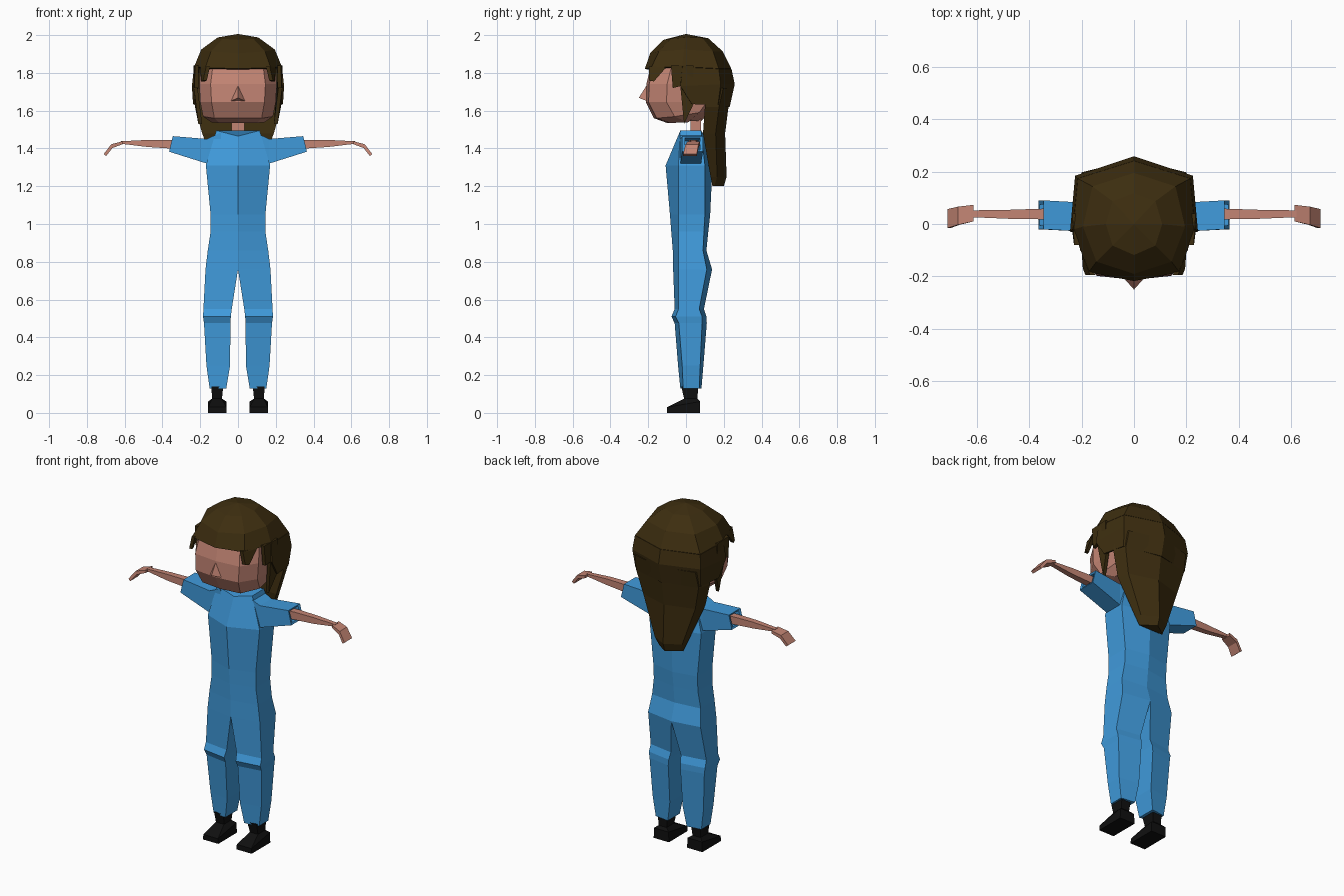
import bpy, bmesh


def material(name, rgb):
    m = bpy.data.materials.new(name)
    m.diffuse_color = (*rgb, 1)
    return m


BLUE = material("blue_cloth", (0.051, 0.325, 0.71))
SKIN = material("skin", (0.55, 0.235, 0.175))
BROWN = material("brown_hair", (0.047, 0.027, 0.005))
BLACK = material("black_shoe", (0.005, 0.005, 0.005))


def loft(name, rings, mat, mirror=False, cap=(True, True), closed=True, shell=0):
    """Skin a list of equal-length point rings into one flat-shaded part."""
    bm = bmesh.new()
    vs = [[bm.verts.new(p) for p in r] for r in rings]
    n = len(rings[0])
    for a, b in zip(vs, vs[1:]):
        for i in range(n if closed else n - 1):
            j = (i + 1) % n
            bm.faces.new((a[i], a[j], b[j], b[i]))
    if cap[0]:
        bm.faces.new(vs[0])
    if cap[1]:
        bm.faces.new(vs[-1])
    bmesh.ops.remove_doubles(bm, verts=bm.verts, dist=0.0005)
    bmesh.ops.recalc_face_normals(bm, faces=bm.faces)
    me = bpy.data.meshes.new(name)
    bm.to_mesh(me)
    bm.free()
    me.materials.append(mat)
    ob = bpy.data.objects.new(name, me)
    bpy.context.collection.objects.link(ob)
    if shell:
        s = ob.modifiers.new("thickness", 'SOLIDIFY')
        s.thickness, s.offset = shell, 0
    if mirror:
        ob.modifiers.new("mirror", 'MIRROR')
    return ob


def sym(half):
    """Half ring running front to back, first and last on x = 0 -> full ring."""
    return half + [(-x, y, z) for x, y, z in half[-2:0:-1]]


def box_x(x, y0, y1, z0, z1, dx=0.0):
    """Rectangle across the arm; dx leans the top edge."""
    return [(x, y0, z0), (x, y1, z0), (x + dx, y1, z1), (x + dx, y0, z1)]


def box_z(z, x0, x1, y0, y1, dz=0.0):
    """Horizontal rectangle; dz raises the back edge."""
    return [(x0, y0, z), (x1, y0, z), (x1, y1, z + dz), (x0, y1, z + dz)]


# Torso: hexagonal sections (z, half width, front, side front, side back, back)
torso = [sym([(0, f, z), (w, sf, z), (w, sb, z), (0, b, z)]) for z, w, f, sf, sb, b in [
    (0.76, 0.172, -0.068, -0.04, 0.11, 0.138),
    (0.86, 0.16, -0.07, -0.04, 0.09, 0.108),
    (0.96, 0.145, -0.078, -0.04, 0.095, 0.118),
    (1.05, 0.145, -0.085, -0.04, 0.10, 0.128),
    (1.31, 0.17, -0.108, -0.04, 0.10, 0.14)]]
torso.append(sym([(0, -0.04, 1.465), (0.115, -0.03, 1.495), (0.115, 0.08, 1.495), (0, 0.09, 1.48)]))
loft("torso", torso, BLUE)

# Trouser legs with a knee fold (z, inner x, outer x, inner front, outer front, outer back, inner back)
loft("trouser_leg", [[(xi, fi, z), (xo, fo, z), (xo, bo, z), (xi, bi, z)]
     for z, xi, xo, fi, fo, bo, bi in [
        (0.76, 0.0, 0.172, -0.068, -0.04, 0.11, 0.138),
        (0.55, 0.033, 0.183, -0.06, -0.04, 0.07, 0.095),
        (0.51, 0.038, 0.185, -0.077, -0.055, 0.085, 0.108),
        (0.475, 0.04, 0.18, -0.06, -0.038, 0.085, 0.11),
        (0.25, 0.042, 0.167, -0.042, -0.02, 0.075, 0.092),
        (0.13, 0.062, 0.15, -0.03, -0.015, 0.07, 0.082)]], BLUE, mirror=True)

# Sleeves, hollow at the cuff
loft("sleeve", [box_x(0.09, -0.035, 0.085, 1.31, 1.485),
                box_x(0.165, -0.03, 0.08, 1.32, 1.45),
                box_x(0.365, -0.02, 0.09, 1.383, 1.465, -0.02),
                box_x(0.36, -0.005, 0.075, 1.393, 1.455, -0.018),
                box_x(0.25, -0.005, 0.065, 1.37, 1.44)], BLUE, mirror=True)

# Forearms and drooping hands
loft("arm", [box_x(0.24, 0.015, 0.06, 1.39, 1.44),
             box_x(0.36, 0.018, 0.058, 1.40, 1.445),
             box_x(0.48, 0.02, 0.054, 1.408, 1.445),
             box_x(0.62, 0.026, 0.052, 1.425, 1.438)], SKIN, mirror=True)
loft("hand", [box_x(0.612, 0.01, 0.073, 1.422, 1.438),
              box_x(0.665, -0.003, 0.066, 1.402, 1.422, 0.006),
              box_x(0.698, -0.015, 0.057, 1.36, 1.37, 0.013)], SKIN, mirror=True)

# Shoes: ankle flaring into a wedge toe
loft("shoe", [box_z(0.14, 0.078, 0.14, -0.025, 0.065),
              box_z(0.075, 0.085, 0.138, -0.01, 0.06),
              box_z(0.03, 0.062, 0.158, -0.10, 0.075, 0.03),
              box_z(0.0, 0.06, 0.16, -0.10, 0.075)], BLACK, mirror=True)

# Neck
loft("neck", [box_z(1.45, -0.035, 0.035, 0.025, 0.08),
              box_z(1.62, -0.035, 0.035, 0.025, 0.08)], SKIN)

# Head: (front z, rise to back, front half width, side half width, front, back)
head = [sym([(0, f, z), (a, f + 0.015, z), (b, f + 0.11, z + k * 0.3),
             (b * 0.95, bk - 0.06, z + k), (0, bk, z + k)])
        for z, k, a, b, f, bk in [
            (1.535, 0.01, 0.10, 0.14, -0.10, 0.08),
            (1.56, 0.03, 0.125, 0.185, -0.17, 0.13),
            (1.645, 0.0, 0.14, 0.20, -0.213, 0.17),
            (1.74, 0.0, 0.145, 0.205, -0.21, 0.18),
            (1.86, 0.0, 0.13, 0.19, -0.18, 0.17)]]
loft("head", head, SKIN)

# Nose: small pyramid
loft("nose", [[(-0.04, -0.205, 1.65), (0.04, -0.205, 1.65), (0, -0.205, 1.74)],
              [(0, -0.25, 1.668)] * 3], SKIN, cap=(True, False))

# Hair crown: eight-sided dome closing at a pole
crown = [sym([(0, -0.212, 1.82), (0.17, -0.18, 1.825), (0.227, -0.02, 1.83),
              (0.21, 0.17, 1.82), (0, 0.235, 1.82)]),
         sym([(0, -0.185, 1.90), (0.14, -0.14, 1.91), (0.19, -0.01, 1.92),
              (0.155, 0.14, 1.91), (0, 0.19, 1.91)]),
         sym([(0, -0.115, 1.97), (0.08, -0.08, 1.975), (0.105, 0.0, 1.982),
              (0.08, 0.085, 1.98), (0, 0.115, 1.978)]),
         [(0, 0, 2.0)] * 8]
loft("hair_crown", crown, BROWN, cap=(False, False), shell=0.012)

# Hair skirt around the sides and back, continuing the crown
skirt = [[(x, y, z) for x, y, z in half] + [(-x, y, z) for x, y, z in half[-2::-1]]
         for half in [
             [(0.227, -0.02, 1.83), (0.21, 0.17, 1.82), (0, 0.235, 1.82)],
             [(0.238, -0.03, 1.73), (0.22, 0.18, 1.74), (0, 0.252, 1.74)],
             [(0.232, 0.03, 1.635), (0.21, 0.165, 1.63), (0, 0.225, 1.62)]]]
loft("hair_skirt", skirt, BROWN, cap=(False, False), closed=False, shell=0.012)

# Long back hair tapering to a narrow end (z, half width, front, back)
loft("back_hair", [sym([(0, f, z), (w, f, z), (w * 0.9, b - 0.05, z), (0, b, z)])
     for z, w, f, b in [(1.72, 0.222, 0.10, 0.247), (1.62, 0.228, 0.10, 0.225),
                        (1.48, 0.19, 0.09, 0.207), (1.25, 0.10, 0.13, 0.215),
                        (1.20, 0.08, 0.14, 0.20)]], BROWN)


# Pointed side locks and fringe tips, as thin plates following the head side
def lock(name, outline):
    loft(name, [[(x - 0.02, y, z) for x, y, z in outline], outline], BROWN, mirror=True)


lock("side_lock", [(0.228, -0.08, 1.84), (0.23, -0.07, 1.72), (0.235, -0.03, 1.73),
                   (0.21, -0.01, 1.53), (0.23, 0.04, 1.635), (0.235, 0.04, 1.84)])
lock("fringe_tip", [(0.168, -0.195, 1.835), (0.185, -0.195, 1.76),
                    (0.195, -0.17, 1.755), (0.20, -0.10, 1.835)])
